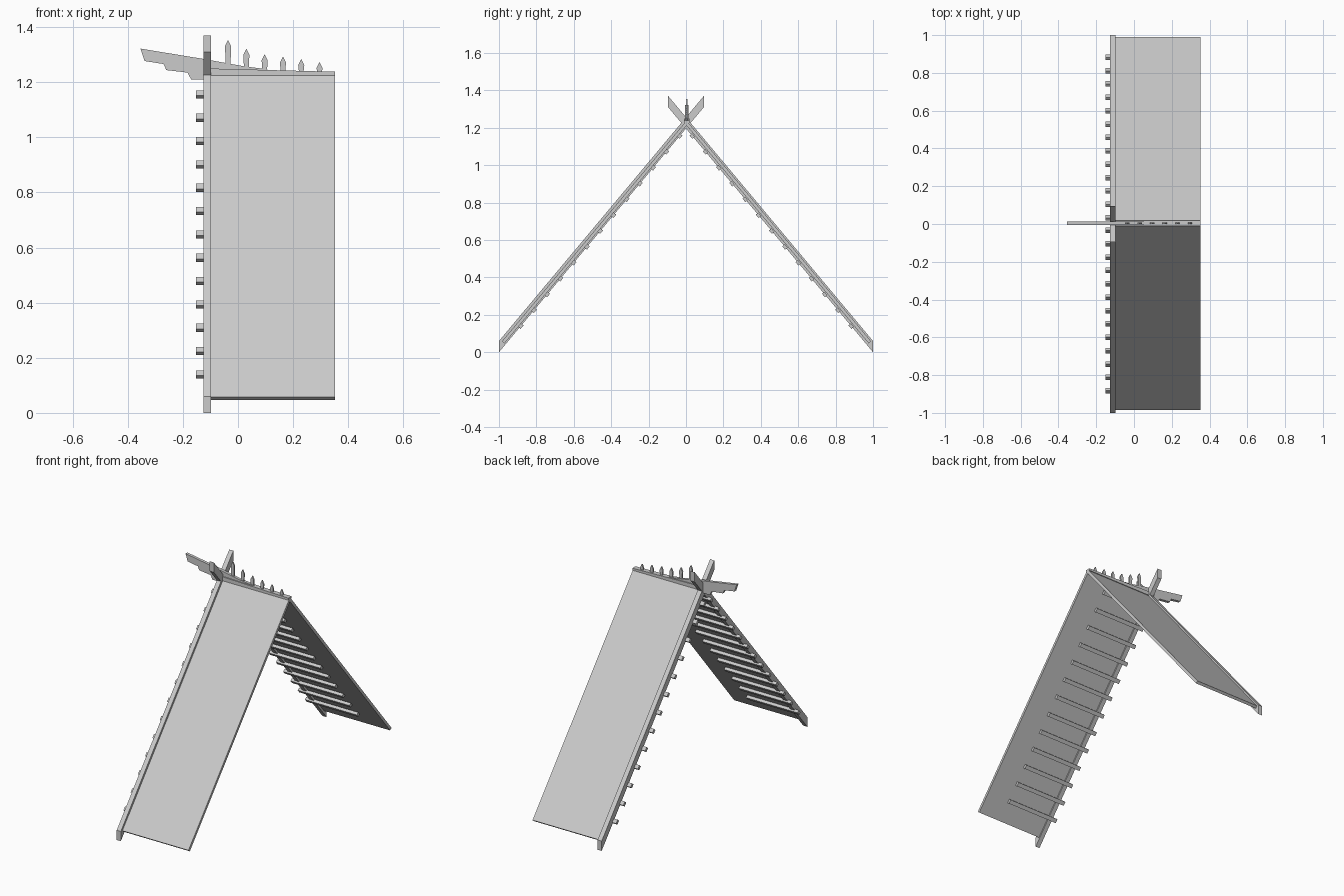
import bpy
import bmesh
from mathutils import Vector

cube = bpy.data.objects.get("Cube")
if cube:
    bpy.data.objects.remove(cube, do_unlink=True)

GREY = (0.6, 0.6, 0.6, 1.0)
mat = bpy.data.materials.new("pale grey")
mat.use_nodes = True
mat.diffuse_color = GREY
mat.node_tree.nodes["Principled BSDF"].inputs["Base Color"].default_value = GREY

SLOPE = 1.196                       # rise over run of the roof
ALONG = Vector((1, -SLOPE)).normalized()   # down the slope, in (y, z)
OUT = Vector((SLOPE, 1)).normalized()      # away from the roof, in (y, z)
MID = 0.003                         # ridge line in y


def prism(name, pts, axis, lo, hi):
    """Extrude a flat outline along x (outline in y, z) or y (outline in x, z)."""
    def place(p, d):
        return (d, p[0], p[1]) if axis == "x" else (p[0], d, p[1])
    bm = bmesh.new()
    a = [bm.verts.new(place(p, lo)) for p in pts]
    b = [bm.verts.new(place(p, hi)) for p in pts]
    bm.faces.new(a)
    bm.faces.new(b[::-1])
    for i in range(len(pts)):
        j = (i + 1) % len(pts)
        bm.faces.new((a[i], b[i], b[j], a[j]))
    bmesh.ops.recalc_face_normals(bm, faces=bm.faces)
    mesh = bpy.data.meshes.new(name)
    bm.to_mesh(mesh)
    bm.free()
    mesh.materials.append(mat)
    obj = bpy.data.objects.new(name, mesh)
    bpy.context.collection.objects.link(obj)
    return obj


for side, s in (("front", -1), ("back", 1)):
    # Gable board, crossing its partner at the top
    foot, tip, depth = 1.0, -0.095, 0.06
    board = [(s * foot, 0), (s * tip, SLOPE * (foot - tip)),
             (s * tip, SLOPE * (foot - tip) + depth), (s * foot, depth)]
    prism(side + "_gable_board", board, "x", -0.126, -0.098)

    # Roof panel with its lower edge cut square to the slope
    eave = Vector((0.987, 0.058))
    inner = eave - OUT * 0.017
    apex = eave.y + SLOPE * eave.x
    low_apex = inner.y + SLOPE * inner.x
    panel = [eave, (0, apex), (0, low_apex), inner]
    prism(side + "_roof_panel", [(MID + s * p[0], p[1]) for p in panel],
          "x", -0.11, 0.352)

    # Battens under the panel, poking out past the gable board
    for k in range(13):
        y = 0.883 - k * 0.0708
        c = Vector((y, 1.1955 - SLOPE * y))
        corners = [c + ALONG * a * 0.012 + OUT * b * 0.0088
                   for a, b in ((-1, -1), (1, -1), (1, 1), (-1, 1))]
        prism(f"{side}_batten_{k + 1}", [(s * p.x, p.y) for p in corners],
              "x", -0.152, 0.2)

# Ridge beam, dropping slightly to the rear
prism("ridge_beam", [(-0.11, 1.225), (0.352, 1.225), (0.352, 1.238), (-0.11, 1.25)],
      "y", MID - 0.014, MID + 0.016)

# Stepped beak running out past the gable
beak = [(-0.354, 1.322), (-0.339, 1.277), (-0.27, 1.266), (-0.26, 1.244),
        (-0.183, 1.235), (-0.17, 1.21), (-0.1, 1.21), (-0.1, 1.24),
        (0.1, 1.24), (0.107, 1.247), (0.02, 1.258), (-0.128, 1.285)]
prism("ridge_beak", beak, "y", MID - 0.008, MID + 0.01)

# Row of pointed pegs along the ridge
for i, top in enumerate((1.353, 1.322, 1.302, 1.293, 1.284, 1.273)):
    x = -0.036 + i * 0.0664
    half = [(0.008, 1.235), (0.011, top - 0.022), (0, top)]
    outline = [(x + w, z) for w, z in half] + [(x - w, z) for w, z in half[1::-1]]
    prism(f"ridge_peg_{i + 1}", outline, "y", MID - 0.004, MID + 0.005)
